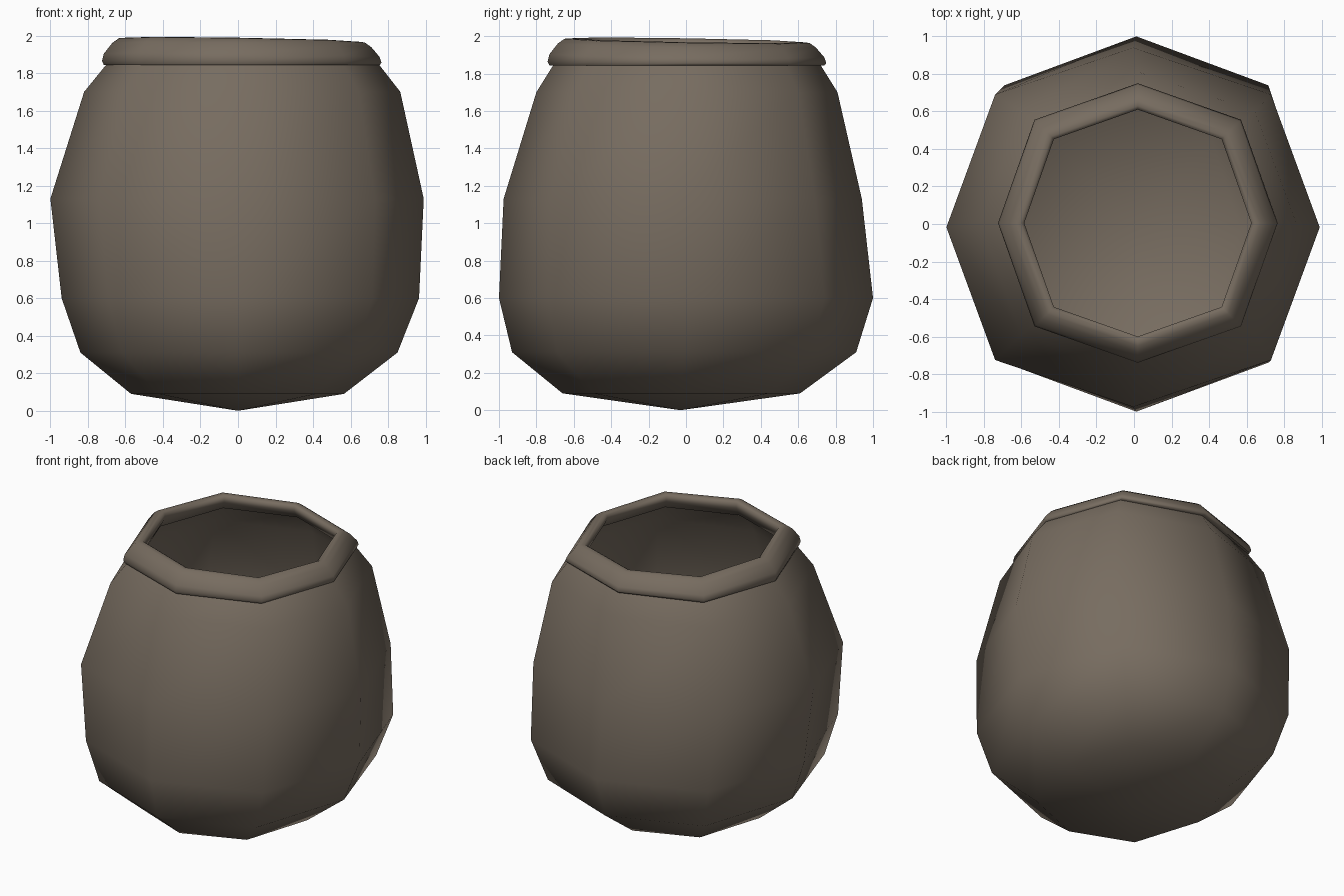
import bpy, bmesh, math

if "Cube" in bpy.data.objects:
    bpy.data.objects.remove(bpy.data.objects["Cube"])

clay = bpy.data.materials.new("dull brown clay")
clay.diffuse_color = (0.185, 0.151, 0.117, 1)
clay.use_nodes = True
clay.node_tree.nodes["Principled BSDF"].inputs["Base Color"].default_value = clay.diffuse_color


def ring(bm, x0, x1, y0, y1, z, tilt=0.0):
    """Eight-sided loop filling the given x and y extents, diagonals slightly pushed out."""
    cx, cy, rx, ry = (x0 + x1) / 2, (y0 + y1) / 2, (x1 - x0) / 2, (y1 - y0) / 2
    verts = []
    for i in range(8):
        a = i * math.pi / 4
        k = 1.045 if i % 2 else 1.0
        x, y = cx + rx * k * math.cos(a), cy + ry * k * math.sin(a)
        verts.append(bm.verts.new((x, y, z - tilt * (x + y))))
    return verts


def bridge(bm, a, b):
    for i in range(8):
        j = (i + 1) % 8
        bm.faces.new((a[i], a[j], b[j], b[i]))


def finish(bm, name, angle):
    bmesh.ops.recalc_face_normals(bm, faces=bm.faces)
    me = bpy.data.meshes.new(name)
    bm.to_mesh(me)
    bm.free()
    me.materials.append(clay)
    ob = bpy.data.objects.new(name, me)
    bpy.context.collection.objects.link(ob)
    bpy.ops.object.select_all(action='DESELECT')
    ob.select_set(True)
    bpy.context.view_layer.objects.active = ob
    bpy.ops.object.shade_smooth_by_angle(angle=math.radians(angle))


# Pot body: open thin shell with a shallow pointed bottom
bm = bmesh.new()
levels = [
    (-0.57, 0.565, -0.66, 0.61, 0.09),
    (-0.84, 0.85, -0.93, 0.91, 0.31),
    (-0.94, 0.965, -1.0, 1.0, 0.60),
    (-1.0, 0.99, -0.975, 0.94, 1.13),
    (-0.82, 0.865, -0.80, 0.81, 1.70),
    (-0.69, 0.74, -0.70, 0.71, 1.86),
]
rings = [ring(bm, *lv) for lv in levels]
for a, b in zip(rings, rings[1:]):
    bridge(bm, a, b)
tip = bm.verts.new((0, -0.03, 0))
for i in range(8):
    bm.faces.new((tip, rings[0][(i + 1) % 8], rings[0][i]))
finish(bm, "pot_body", 80)

# Rolled rim: closed rounded band, leaning slightly down to the right and back
bm = bmesh.new()
profile = [(0.70, 1.845, 0), (0.735, 1.843, 0), (0.745, 1.86, 0.006),
           (0.735, 1.895, 0.012), (0.69, 1.95, 0.016), (0.655, 1.975, 0.017),
           (0.625, 1.978, 0.017), (0.605, 1.965, 0.017), (0.605, 1.93, 0.014),
           (0.64, 1.87, 0.006)]
loops = [ring(bm, 0.02 - r, 0.02 + r, 0.005 - r, 0.005 + r, z, t) for r, z, t in profile]
for a, b in zip(loops, loops[1:] + loops[:1]):
    bridge(bm, a, b)
finish(bm, "rolled_rim", 60)
